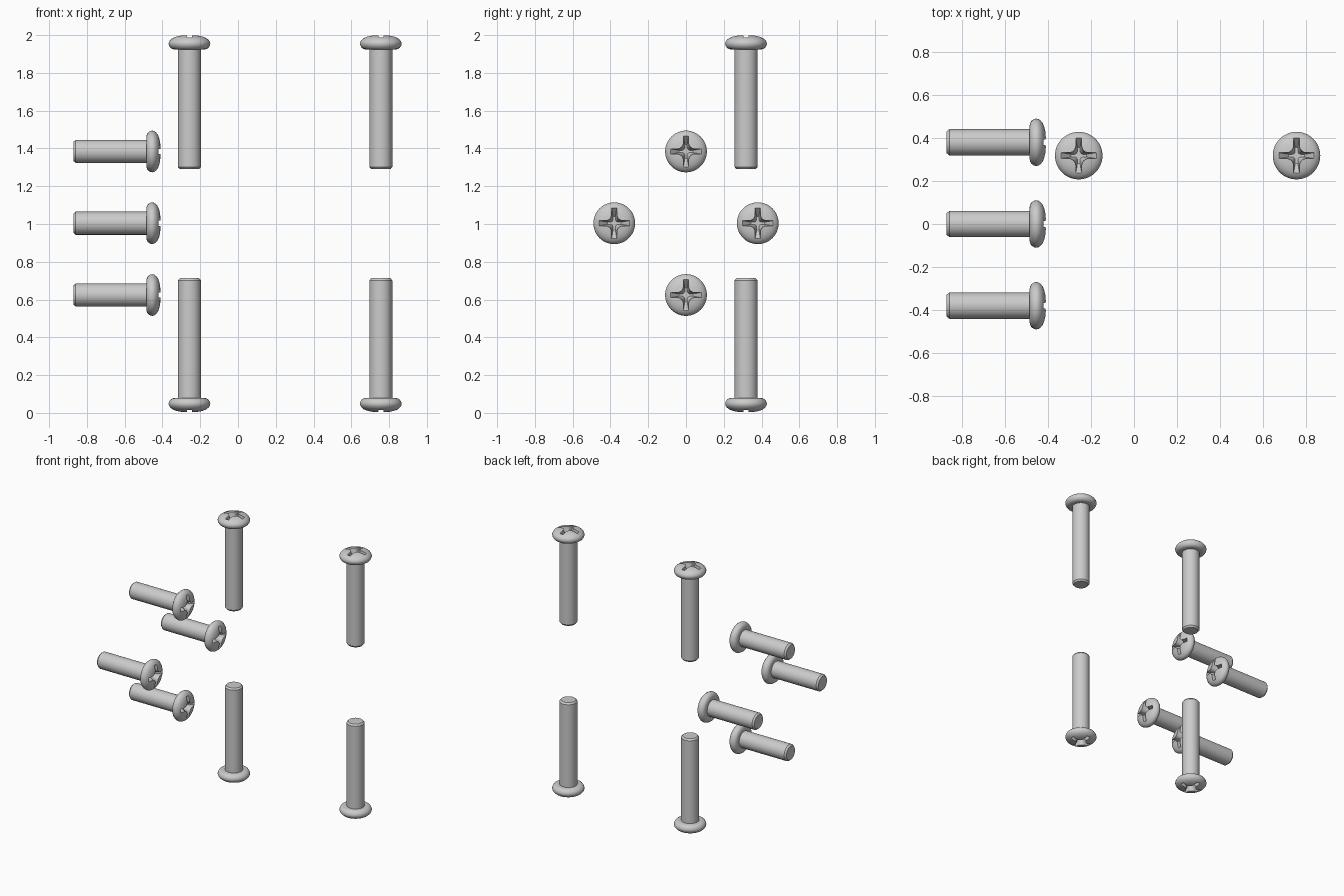
import bpy, bmesh, math
from math import pi, cos, sin
from mathutils import Matrix, Vector

if "Cube" in bpy.data.objects:
    bpy.data.objects.remove(bpy.data.objects["Cube"])

HEAD = [(0, 0), (0.03, 0.001), (0.055, 0.004), (0.075, 0.009), (0.090, 0.016),
        (0.101, 0.025), (0.108, 0.035), (0.1105, 0.045), (0.108, 0.056),
        (0.101, 0.067), (0.091, 0.0735), (0.080, 0.076), (0.061, 0.076)]


def mesh_object(name, bm):
    bmesh.ops.recalc_face_normals(bm, faces=bm.faces)
    mesh = bpy.data.meshes.new(name)
    bm.to_mesh(mesh)
    bm.free()
    obj = bpy.data.objects.new(name, mesh)
    bpy.context.collection.objects.link(obj)
    return obj


def cross_cutter():
    # Tapered cross: straight arms joined by concave fillets
    arm, half, fillet = 0.082, 0.0135, 0.047
    quarter = [(arm, half)]
    r = fillet - half
    for i in range(7):
        a = -pi / 2 - i * pi / 12
        quarter.append((fillet + r * cos(a), fillet + r * sin(a)))
    quarter.append((half, arm))
    outline = [Matrix.Rotation(q * pi / 2, 2) @ Vector(p) for q in range(4) for p in quarter]
    bm = bmesh.new()
    rings = []
    for z, s in ((0.01, 1.0), (-0.012, 1.0), (-0.055, 0.45)):
        rings.append([bm.verts.new((p.x * s, p.y * s, z)) for p in outline])
    n = len(outline)
    for lo, hi in zip(rings, rings[1:]):
        for i in range(n):
            bm.faces.new((lo[i], lo[(i + 1) % n], hi[(i + 1) % n], hi[i]))
    bm.faces.new(rings[0])
    bm.faces.new(rings[-1])
    cutter = mesh_object("recess_cutter", bm)
    cutter.hide_render = True
    return cutter


def screw_mesh(name, length, cutter):
    # Lathed head and shank; top of head at the origin, shank down -z
    profile = HEAD + [(0.061, length - 0.012), (0.051, length), (0, length)]
    bm = bmesh.new()
    vs = [bm.verts.new((r, 0, -d)) for r, d in profile]
    es = [bm.edges.new(e) for e in zip(vs, vs[1:])]
    bmesh.ops.spin(bm, geom=vs + es, cent=(0, 0, 0), axis=(0, 0, 1), angle=2 * pi, steps=48)
    bmesh.ops.remove_doubles(bm, verts=bm.verts, dist=1e-5)
    obj = mesh_object(name, bm)
    # Cut the drive recess
    mod = obj.modifiers.new("recess", 'BOOLEAN')
    mod.operation, mod.solver, mod.object = 'DIFFERENCE', 'EXACT', cutter
    bpy.context.view_layer.update()
    graph = bpy.context.evaluated_depsgraph_get()
    mesh = bpy.data.meshes.new_from_object(obj.evaluated_get(graph))
    bpy.data.objects.remove(obj)
    mesh.shade_smooth()
    mesh.set_sharp_from_angle(angle=math.radians(30))
    return mesh


def place(name, mesh, location, rotation=(0, 0, 0)):
    obj = bpy.data.objects.new(name, mesh)
    obj.location, obj.rotation_euler = location, rotation
    bpy.context.collection.objects.link(obj)


cutter = cross_cutter()
long_screw = screw_mesh("long_screw", 0.71, cutter)
short_screw = screw_mesh("short_screw", 0.462, cutter)
bpy.data.objects.remove(cutter)

# Long upright screws: heads up at the top, heads down at the bottom
for side, x in (("left", -0.257), ("right", 0.756)):
    place(f"top_screw_{side}", long_screw, (x, 0.318, 2.0))
    place(f"bottom_screw_{side}", long_screw, (x, 0.318, 0.003), (pi, 0, 0))

# Short sideways screws in a diamond, heads facing +x
for i in range(4):
    a = i * pi / 2
    place(f"side_screw_{i + 1}", short_screw,
          (-0.409, 0.38 * cos(a), 1.004 + 0.38 * sin(a)), (0, pi / 2, 0))
